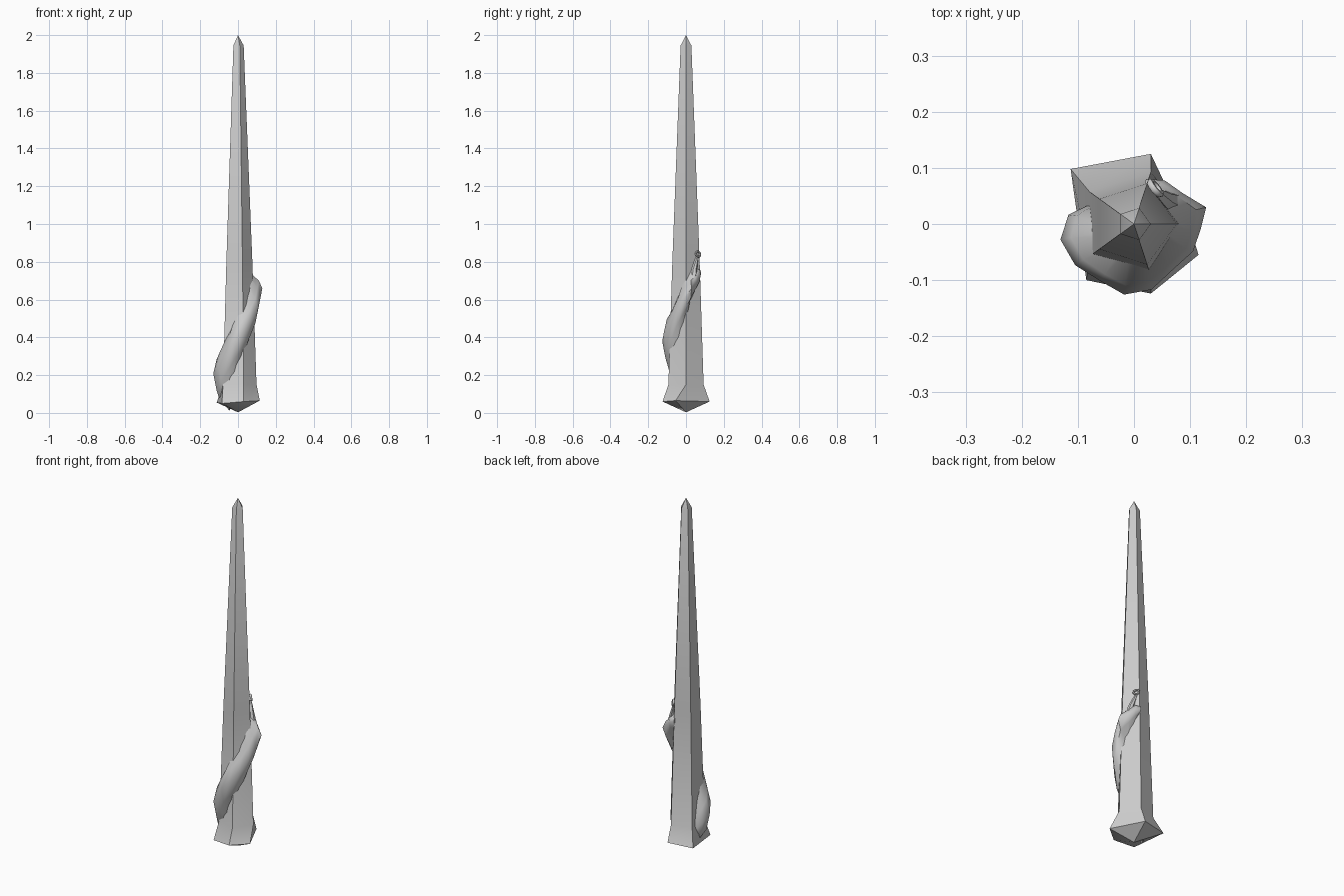
import bpy, bmesh, math
from mathutils import Vector

if "Cube" in bpy.data.objects:
    bpy.data.objects.remove(bpy.data.objects["Cube"])


def make_object(name, rings, closed_caps=True, poles=None, angle=35):
    """Loft a list of equally sized rings; poles = (bottom, top) points."""
    bm = bmesh.new()
    vr = [[bm.verts.new(p) for p in ring] for ring in rings]
    n = len(vr[0])
    for a, b in zip(vr, vr[1:]):
        for i in range(n):
            j = (i + 1) % n
            bm.faces.new((a[i], a[j], b[j], b[i]))
    for k, ring in enumerate((vr[0], vr[-1])):
        if poles:
            tip = bm.verts.new(poles[k])
            for i in range(n):
                bm.faces.new((ring[i], ring[(i + 1) % n], tip))
        elif closed_caps:
            bm.faces.new(ring)
    bmesh.ops.recalc_face_normals(bm, faces=bm.faces)
    me = bpy.data.meshes.new(name)
    bm.to_mesh(me)
    bm.free()
    ob = bpy.data.objects.new(name, me)
    bpy.context.collection.objects.link(ob)
    smooth(ob, angle)
    return ob


def smooth(ob, angle):
    bpy.ops.object.select_all(action='DESELECT')
    ob.select_set(True)
    bpy.context.view_layer.objects.active = ob
    bpy.ops.object.shade_smooth_by_angle(angle=math.radians(angle))


def polar(r, deg, z):
    a = math.radians(deg)
    return (r * math.cos(a), r * math.sin(a), z)


def pentagon(r, z):
    return [polar(r, 72 * i, z) for i in range(5)]


# Tapered five-sided shaft with an uneven flared foot
foot = [(0.115, -0.055, 0.065), (0.03, 0.125, 0.06), (-0.113, 0.098, 0.055),
        (-0.085, -0.10, 0.05), (0.03, -0.124, 0.06)]
make_object("shaft", [foot, pentagon(0.098, 0.15), pentagon(0.076, 0.8),
                      pentagon(0.030, 1.945)], poles=((0, 0, 0.003), (0, 0, 2.0)))

# Lumpy root spiralling up the shaft: angle, centre z, half height, outer radius
stations = [
    (155, 0.12, 0.09, 0.085),
    (172, 0.16, 0.15, 0.118),
    (192, 0.20, 0.17, 0.134),
    (215, 0.25, 0.17, 0.128),
    (240, 0.31, 0.17, 0.118),
    (262, 0.37, 0.16, 0.127),
    (285, 0.42, 0.15, 0.121),
    (310, 0.47, 0.14, 0.107),
    (335, 0.54, 0.13, 0.116),
    (355, 0.60, 0.13, 0.119),
    (373, 0.655, 0.09, 0.132),
    (392, 0.69, 0.075, 0.103),
    (415, 0.725, 0.06, 0.095),
    (435, 0.74, 0.035, 0.083),
]
rings = []
for deg, z, h, r in stations:
    mid = 0.066 + (r - 0.066) * 0.72
    rings.append([polar(0.045, deg, z - h), polar(mid, deg, z - h * 0.5),
                  polar(r, deg, z + h * 0.05), polar(mid, deg, z + h * 0.5),
                  polar(0.045, deg, z + h)])
make_object("spiral_root", rings, angle=50)

# Thin tendril leading from the root to the ring
path = [(30, 0.70, 0.080, 0.020), (38, 0.76, 0.071, 0.015),
        (50, 0.80, 0.068, 0.011), (58, 0.825, 0.069, 0.007)]
tendril = []
for deg, z, r, s in path:
    c = Vector(polar(r, deg, z))
    out, side = Vector(polar(1, deg, 0)), Vector(polar(1, deg + 90, 0))
    tendril.append([c + s * (math.cos(t) * out + math.sin(t) * side)
                    for t in (math.pi * i / 3 for i in range(6))])
make_object("tendril", tendril, angle=50)

# Small ring at the end of the tendril
bpy.ops.mesh.primitive_torus_add(major_radius=0.014, minor_radius=0.006,
                                 major_segments=12, minor_segments=6,
                                 location=(0.038, 0.064, 0.84))
ring = bpy.context.object
ring.name = "tip_ring"
ring.rotation_euler = Vector((0.75, 0.6, 0.2)).to_track_quat('Z', 'Y').to_euler()
smooth(ring, 60)
